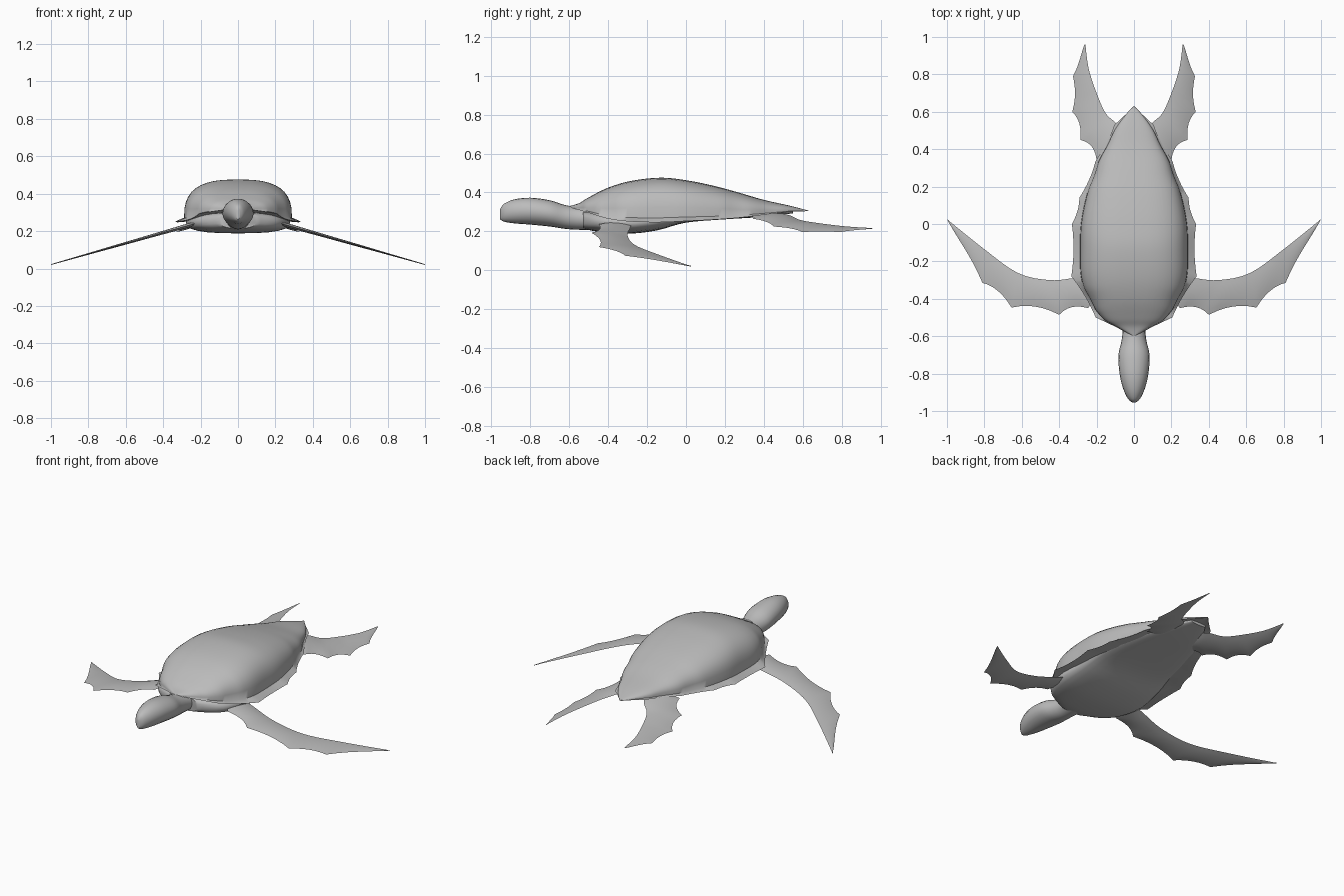
import bpy, bmesh, math
from mathutils import Vector

if "Cube" in bpy.data.objects:
    bpy.data.objects.remove(bpy.data.objects["Cube"])

# Single matte grey for the whole animal
grey = bpy.data.materials.new("plain_grey")
grey.use_nodes = True
grey.diffuse_color = (0.5, 0.5, 0.5, 1)
grey.node_tree.nodes["Principled BSDF"].inputs["Base Color"].default_value = (0.5, 0.5, 0.5, 1)


def curve(points, t):
    """Smooth curve through points of any dimension, t from 0 to 1."""
    n = len(points) - 1
    s = min(max(t, 0), 1) * n
    i = min(int(s), n - 1)
    f = s - i
    a, b, c, d = (points[min(max(i + k, 0), n)] for k in (-1, 0, 1, 2))
    return [q + 0.5 * f * (r - p + f * (2*p - 5*q + 4*r - s2 + f * (3*(q - r) + s2 - p)))
            for p, q, r, s2 in zip(a, b, c, d)]


def loft(name, rings, angle=40, mirror=False):
    """Skin closed rings of equal size, with capped ends."""
    bm = bmesh.new()
    rows = [[bm.verts.new(p) for p in ring] for ring in rings]
    n = len(rows[0])
    for a, b in zip(rows, rows[1:]):
        for i in range(n):
            j = (i + 1) % n
            bm.faces.new((a[i], a[j], b[j], b[i]))
    bm.faces.new(rows[0])
    bm.faces.new(rows[-1])
    bmesh.ops.remove_doubles(bm, verts=bm.verts, dist=0.0005)
    bmesh.ops.recalc_face_normals(bm, faces=bm.faces)
    mesh = bpy.data.meshes.new(name)
    bm.to_mesh(mesh)
    bm.free()
    mesh.materials.append(grey)
    obj = bpy.data.objects.new(name, mesh)
    bpy.context.collection.objects.link(obj)
    if mirror:
        obj.modifiers.new("Mirror", 'MIRROR')
    bpy.ops.object.select_all(action='DESELECT')
    obj.select_set(True)
    bpy.context.view_layer.objects.active = obj
    bpy.ops.object.shade_smooth_by_angle(angle=math.radians(angle))
    return obj


def power(v, e):
    return math.copysign(abs(v) ** e, v)


# Shell: domed back with a flared, scalloped rim and hollowed underside
# station: y, half width, crown height, rim height
shell = [(-0.6, 0.005, 0.33, 0.325), (-0.55, 0.11, 0.345, 0.31), (-0.5, 0.19, 0.375, 0.295),
         (-0.4, 0.27, 0.425, 0.265), (-0.28, 0.315, 0.46, 0.25), (-0.13, 0.32, 0.476, 0.247),
         (0, 0.315, 0.463, 0.253), (0.14, 0.285, 0.435, 0.26), (0.27, 0.24, 0.4, 0.27),
         (0.4, 0.175, 0.362, 0.285), (0.53, 0.095, 0.333, 0.3), (0.63, 0.003, 0.307, 0.304)]
rim_tips = [(-0.6, 0.005), (-0.5, 0.205), (-0.28, 0.335), (0, 0.332), (0.14, 0.292),
            (0.34, 0.205), (0.53, 0.105), (0.63, 0.003)]


def rim_width(y):
    for (y0, w0), (y1, w1) in zip(rim_tips, rim_tips[1:]):
        if y <= y1:
            f = max(0, (y - y0) / (y1 - y0))
            return w0 + (w1 - w0) * f - 0.04 * f * (1 - f) * min(1, (w0 + w1) * 3)
    return 0.003


rings = []
for k in range(67):
    y, w, top, rim = curve(shell, k / 66)
    edge = max(rim_width(y), 0.003)
    base = min(0.9 * w, 0.93 * edge)
    low = rim + 0.1 * (top - rim)
    ring = [(edge, y, rim)]
    for i in range(21):
        a = math.pi * i / 20
        ring.append((base * power(math.cos(a), 0.72), y,
                     low + (top - low) * math.sin(a) ** 0.72))
    ring += [(-edge, y, rim), (-0.85 * edge, y, rim + 0.004),
             (0, y, rim + 0.3 * (top - rim)), (0.85 * edge, y, rim + 0.004)]
    rings.append(ring)
loft("shell", rings, 50)


def round_body(name, stations, steps, sides, squareness=1.0):
    """Loft of oval sections: y, half width, bottom, top."""
    rings = []
    for k in range(steps + 1):
        y, w, lo, hi = curve(stations, k / steps)
        rings.append([(w * power(math.cos(a), squareness), y,
                       (lo + hi) / 2 + (hi - lo) / 2 * power(math.sin(a), squareness))
                      for a in (math.tau * i / sides for i in range(sides))])
    loft(name, rings)


# Belly: flattened underside tucked below the shell
round_body("belly", [(-0.53, 0.1, 0.215, 0.3), (-0.45, 0.22, 0.198, 0.3),
                     (-0.3, 0.275, 0.188, 0.3), (-0.15, 0.27, 0.205, 0.31),
                     (0, 0.25, 0.245, 0.32), (0.2, 0.21, 0.262, 0.32),
                     (0.4, 0.14, 0.275, 0.32), (0.55, 0.05, 0.293, 0.312)], 28, 24, 0.75)

# Head and neck: beaked head running back into the body
round_body("head_and_neck", [(-0.955, 0.008, 0.262, 0.315), (-0.935, 0.032, 0.25, 0.342),
                             (-0.88, 0.058, 0.241, 0.365), (-0.8, 0.077, 0.235, 0.373),
                             (-0.7, 0.083, 0.225, 0.36), (-0.62, 0.066, 0.213, 0.335),
                             (-0.54, 0.062, 0.208, 0.325), (-0.4, 0.09, 0.205, 0.32)], 28, 20)


def flipper(name, spikes, smooth_edge, sag, thick):
    """Thin lens-shaped blade between a spiked edge and a smooth edge."""
    rings, steps, cols = [], 6, 6
    total = len(spikes) - 1
    for k in range(total * steps + 1):
        i = min(k // steps, total - 1)
        f = k / steps - i
        t = k / (total * steps)
        trail = Vector(curve(smooth_edge, t))
        lead = Vector(spikes[i]).lerp(Vector(spikes[i + 1]), f)
        lead = lead.lerp(trail, sag * 4 * f * (1 - f))
        h = thick * (1 - 0.85 * t)
        top, bottom = [], []
        for c in range(cols + 1):
            u = c / cols
            up = Vector((0, 0, h * math.sin(math.pi * u) ** 0.8 if 0 < c < cols else 0))
            p = lead.lerp(trail, u)
            top.append(p + up)
            bottom.append(p - up)
        rings.append(top + bottom[-2:0:-1])
    loft(name, rings, 60, mirror=True)


def droop(x, y):
    return (x, y, 0.235 - 0.285 * (x - 0.25))


# Front flippers: long, swept back and drooping to the tips
flipper("front_flippers",
        [droop(*p) for p in ((0.16, -0.43), (0.245, -0.45), (0.4, -0.485), (0.655, -0.447),
                             (0.81, -0.315), (1.0, 0.025))],
        [droop(*p) for p in ((0.18, -0.27), (0.31, -0.287), (0.45, -0.3), (0.62, -0.262),
                             (0.8, -0.135), (0.999, 0.025))], 0.14, 0.014)

# Rear flippers: shorter paddles trailing behind
flipper("rear_flippers",
        [(0.13, 0.3, 0.285), (0.2, 0.345, 0.265), (0.287, 0.45, 0.225), (0.33, 0.6, 0.196),
         (0.326, 0.79, 0.196), (0.265, 0.96, 0.215)],
        [(0.05, 0.42, 0.305), (0.085, 0.525, 0.285), (0.15, 0.59, 0.258), (0.2, 0.7, 0.24),
         (0.242, 0.83, 0.225), (0.26, 0.96, 0.217)], 0.12, 0.013)
